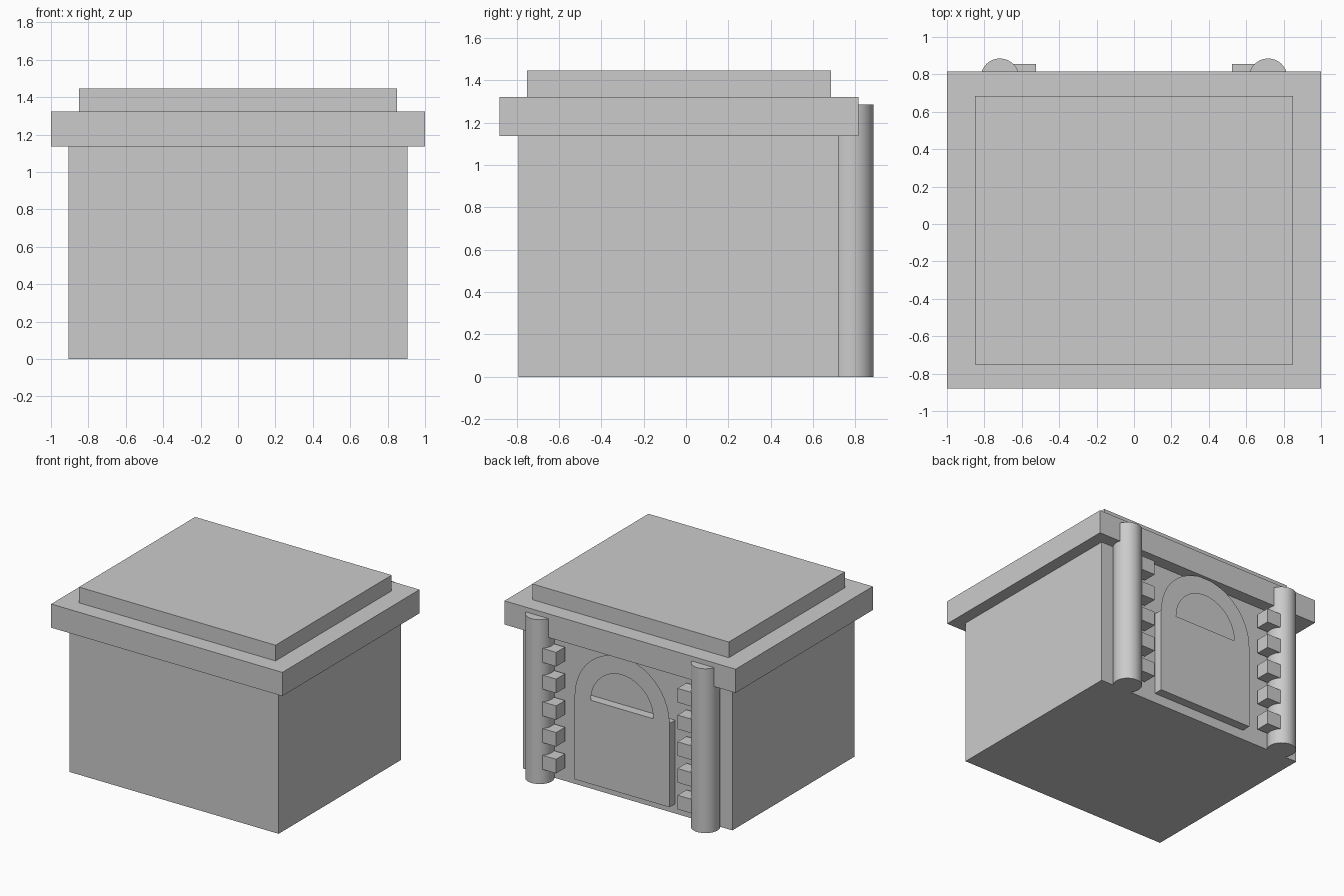
import bpy, bmesh, math

if "Cube" in bpy.data.objects:
    bpy.data.objects.remove(bpy.data.objects["Cube"])


def box(name, x0, x1, y0, y1, z0, z1):
    bpy.ops.mesh.primitive_cube_add(
        size=1, location=((x0 + x1) / 2, (y0 + y1) / 2, (z0 + z1) / 2))
    ob = bpy.context.object
    ob.name = name
    ob.scale = (x1 - x0, y1 - y0, z1 - z0)
    bpy.ops.object.transform_apply(location=False, rotation=False, scale=True)
    return ob


WALL_Y = 0.72      # rear wall carrying the doorway
DOOR_Y = 0.79      # face of the door
SPRING_Z = 0.73    # where the arch starts

# Main body and stepped roof
box("body", -0.905, 0.905, -0.79, WALL_Y, 0, 1.137)
box("roof_slab", -1, 1, -0.88, 0.815, 1.137, 1.322)
box("roof_cap", -0.85, 0.85, -0.75, 0.685, 1.322, 1.445)

# Door leaf
box("door", -0.41, 0.41, WALL_Y, DOOR_Y, 0.075, SPRING_Z)

# Flat half-ring arch above the door, open in the middle as a window
bm = bmesh.new()
steps = 32
rings = []
for i in range(steps + 1):
    a = math.pi * i / steps
    rings.append([bm.verts.new((r * math.cos(a), DOOR_Y, SPRING_Z + r * math.sin(a)))
                  for r in (0.27, 0.41)])
for (a, b), (c, d) in zip(rings, rings[1:]):
    bm.faces.new((a, c, d, b))
bm.normal_update()
for f in bm.faces:
    if f.normal.y < 0:
        f.normal_flip()
mesh = bpy.data.meshes.new("door_arch")
bm.to_mesh(mesh)
bm.free()
bpy.context.collection.objects.link(bpy.data.objects.new("door_arch", mesh))

for side, label in ((-1, "left"), (1, "right")):
    # Round column at each side of the doorway
    bpy.ops.mesh.primitive_cylinder_add(
        vertices=32, radius=0.103, depth=1.285, location=(side * 0.717, 0.782, 0.6425))
    bpy.context.object.name = f"column_{label}"
    bpy.ops.object.shade_smooth_by_angle(angle=math.radians(40))

    # Row of small blocks along the inner side of the column
    for i in range(5):
        z = 0.115 + 0.209 * i
        x0, x1 = sorted((side * 0.525, side * 0.66))
        box(f"block_{label}_{i + 1}", x0, x1, 0.745, 0.855, z, z + 0.11)
